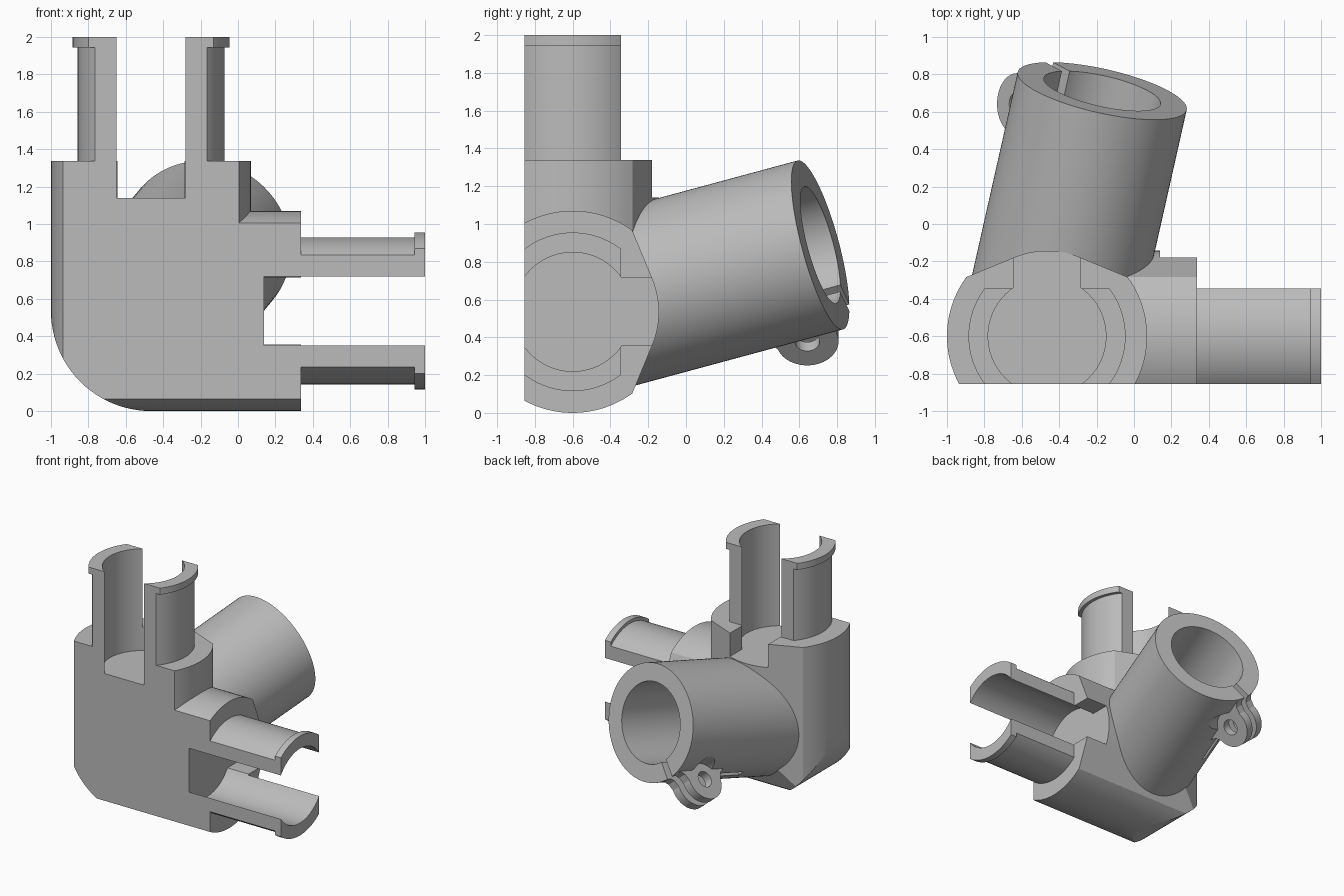
import bpy, bmesh, math
from mathutils import Matrix, Vector

cube = bpy.data.objects.get("Cube")
if cube:
    bpy.data.objects.remove(cube, do_unlink=True)

GREY = (0.5, 0.5, 0.5, 1)
mat = bpy.data.materials.new("grey plastic")
mat.use_nodes = True
mat.diffuse_color = GREY
mat.node_tree.nodes["Principled BSDF"].inputs["Base Color"].default_value = GREY

# Main dimensions, measured from the point where the three axes meet
HUB = Vector((-0.465, -0.6, 0.535))
BODY_R, BACK_R, BORE_R = 0.535, 0.457, 0.315
ARM_END, BORE_START, PLUG_END = 0.803, 0.605, 1.465
HALF_SLAB, HALF_SLOT = 0.255, 0.178
SOCKET_R, SOCKET_BORE, SOCKET_END = 0.463, 0.32, 1.39
X, Y, Z = Vector((1, 0, 0)), Vector((0, 1, 0)), Vector((0, 0, 1))


def frame(a, b, c):
    """Local axes a, b, c placed at the hub."""
    m = Matrix((a, b, c)).transposed().to_4x4()
    m.translation = HUB
    return m


def finish(bm, name, m):
    bm.transform(m)
    bmesh.ops.recalc_face_normals(bm, faces=bm.faces)
    mesh = bpy.data.meshes.new(name)
    bm.to_mesh(mesh)
    bm.free()
    mesh.materials.append(mat)
    ob = bpy.data.objects.new(name, mesh)
    bpy.context.collection.objects.link(ob)
    return ob


def prism(name, outline, lo, hi, m):
    """Extrude a flat outline along the third local axis."""
    bm = bmesh.new()
    face = bm.faces.new([bm.verts.new((a, b, lo)) for a, b in outline])
    new = bmesh.ops.extrude_face_region(bm, geom=[face])["geom"]
    verts = [v for v in new if isinstance(v, bmesh.types.BMVert)]
    bmesh.ops.translate(bm, verts=verts, vec=(0, 0, hi - lo))
    return finish(bm, name, m)


def lathe(name, section, m, steps=96):
    """Revolve a closed (radius, height) section about the third local axis."""
    bm = bmesh.new()
    rings = []
    for i in range(steps):
        t = math.tau * i / steps
        rings.append([bm.verts.new((r * math.cos(t), r * math.sin(t), h)) for r, h in section])
    n = len(section)
    for i in range(steps):
        p, q = rings[i], rings[(i + 1) % steps]
        for j in range(n):
            k = (j + 1) % n
            bm.faces.new((p[j], q[j], q[k], p[k]))
    return finish(bm, name, m)


def arc(r, start, end, steps, ca=0, cb=0):
    angles = [math.radians(start + (end - start) * i / steps) for i in range(steps + 1)]
    return [(ca + r * math.cos(t), cb + r * math.sin(t)) for t in angles]


def circle(r, ca=0, cb=0):
    return arc(r, 0, 360, 96, ca, cb)[:-1]


def rect(a0, a1, b0, b1):
    return [(a0, b0), (a1, b0), (a1, b1), (a0, b1)]


def boolean(ob, tool, operation="DIFFERENCE"):
    mod = ob.modifiers.new("cut", "BOOLEAN")
    mod.operation, mod.object, mod.solver = operation, tool, "EXACT"
    bpy.context.view_layer.objects.active = ob
    bpy.ops.object.modifier_apply(modifier=mod.name)
    bpy.data.objects.remove(tool, do_unlink=True)


def front_cut(ob):
    boolean(ob, prism("cutter", rect(-2, 2, -2, -HALF_SLAB), -2, 3, UP))


UP = frame(X, Y, Z)
SIDE = frame(Z, Y, X)
DEPTH = frame(X, Z, Y)

# Arm outline: a wide circle whose back is eased by two flats and a tighter arc
flat = 22.5
meet = flat + math.degrees(math.acos(BACK_R / BODY_R))
arm_outline = arc(BACK_R, 90 - flat, 90 + flat, 14) + arc(BODY_R, 90 + meet, 450 - meet, 70)

# Body: upright and sideways arms merged, cut flat at the front
body = prism("body", arm_outline, 0, ARM_END, UP)
boolean(body, prism("side_arm", arm_outline, 0, ARM_END, SIDE), "UNION")
front_cut(body)
for axis in (UP, SIDE):
    boolean(body, prism("cutter", circle(BORE_R), BORE_START, 2, axis))
    boolean(body, prism("cutter", rect(-HALF_SLOT, HALF_SLOT, 0, 1), BORE_START, 2, axis))

# Rounded outer corner where the two arms meet
corner = prism("rounded_corner", arm_outline, -0.6, 0, UP)
boolean(corner, prism("tool", arm_outline, -0.6, 0, SIDE), "INTERSECT")
boolean(corner, prism("tool", circle(BODY_R), -1, 1, DEPTH), "INTERSECT")
front_cut(corner)

# Flanged tube plugs, trimmed front and back into two jaws
plug_r, lip_r, lip_start = 0.393, 0.42, 1.41
section = [(BORE_R, ARM_END), (plug_r, ARM_END), (plug_r, lip_start),
           (lip_r, lip_start), (lip_r, PLUG_END), (BORE_R, PLUG_END)]
parts = [body, corner]
for name, axis in (("upright_plug", UP), ("side_plug", SIDE)):
    plug = lathe(name, section, axis)
    boolean(plug, prism("tool", rect(-1, 1, -HALF_SLAB, HALF_SLAB), 0, 2, axis), "INTERSECT")
    parts.append(plug)

# Angled socket: along = its axis, out = direction of the clamp, across = through the slit
along = Vector((0.225, 1, 0.27)).normalized()
level = along.cross(Z).normalized()
rise = level.cross(along)
clamp = math.radians(228)
out = level * math.cos(clamp) + rise * math.sin(clamp)
across = along.cross(out)
SOCKET = frame(out, across, along)
CLAMP = frame(along, out, across)
half_slit, ear_w = 0.027, 0.1
ear_t, ear_rho, ear_r = 1.13, 0.53, 0.165

socket = prism("angled_socket", circle(SOCKET_R), 0, SOCKET_END, SOCKET)
boolean(socket, prism("cutter", circle(SOCKET_BORE), BORE_START, 2, SOCKET))
boolean(socket, prism("cutter", rect(0.1, 1, -half_slit, half_slit), BORE_START + 0.02, 2, SOCKET))
parts.append(socket)

# Clamp ears with a screw hole, and a shallow screw clearance in the socket wall
ear_outline = ([(0.87, 0.40), (0.88, 0.44), (0.94, 0.48)]
               + arc(ear_r, 180, 0, 28, ear_t, ear_rho)
               + [(1.32, 0.48), (1.38, 0.44), (1.38, 0.40)])
for side, name in ((1, "clamp_ear_a"), (-1, "clamp_ear_b")):
    lo, hi = sorted((side * half_slit, side * ear_w))
    ear = prism(name, ear_outline, lo, hi, CLAMP)
    boolean(ear, prism("cutter", circle(0.065, ear_t, ear_rho), -1, 1, CLAMP))
    parts.append(ear)
    lo, hi = sorted((side * ear_w, side * 0.35))
    boolean(socket, prism("cutter", circle(0.13, ear_t, ear_rho), lo, hi, CLAMP))

# Smooth the round surfaces and keep the edges crisp
bpy.ops.object.select_all(action="DESELECT")
for ob in parts:
    ob.select_set(True)
bpy.context.view_layer.objects.active = body
bpy.ops.object.shade_smooth_by_angle(angle=math.radians(20))
